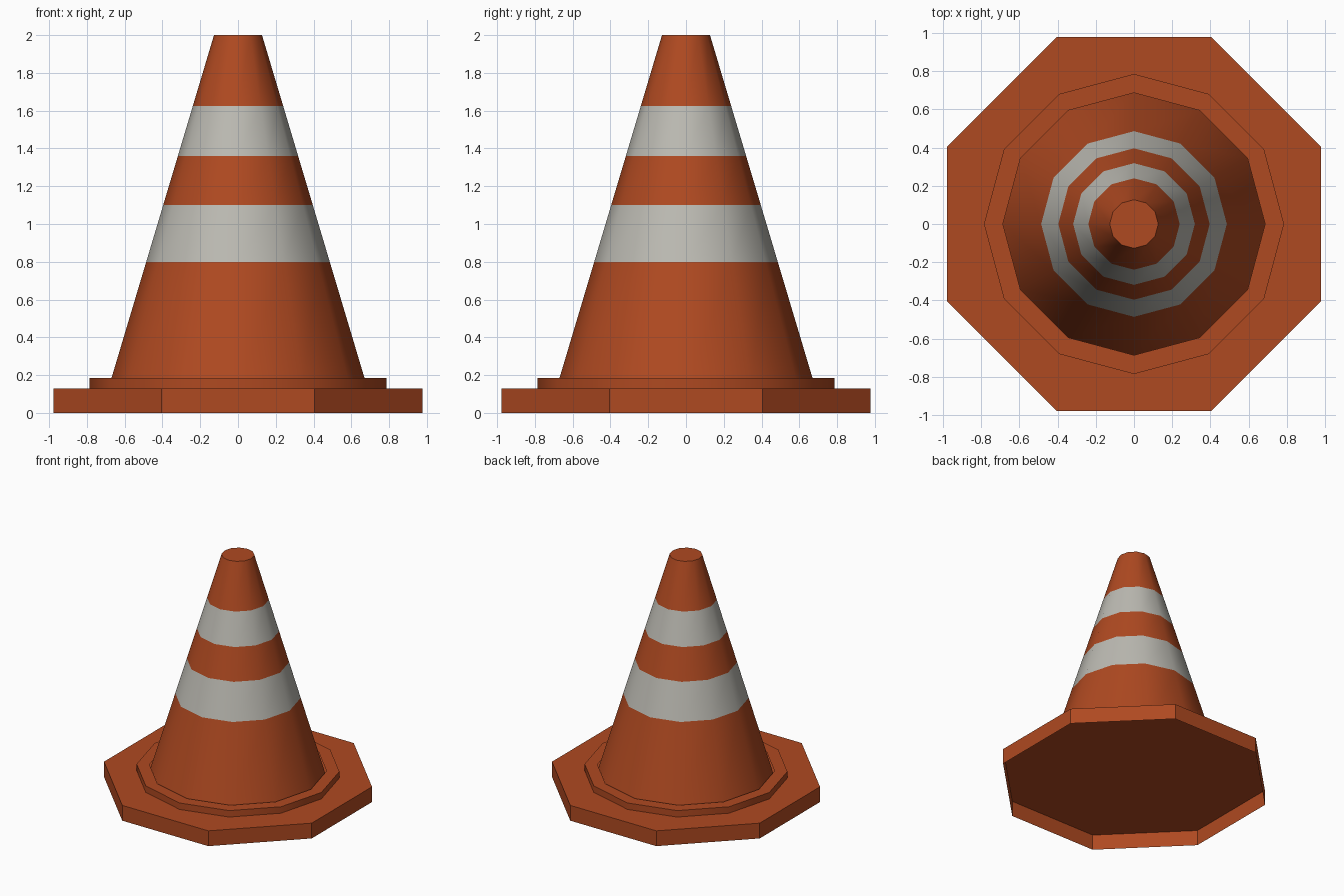
import bpy, bmesh, math

if "Cube" in bpy.data.objects:
    bpy.data.objects.remove(bpy.data.objects["Cube"])


def material(name, rgb):
    m = bpy.data.materials.new(name)
    m.diffuse_color = (*rgb, 1)
    m.use_nodes = True
    m.node_tree.nodes["Principled BSDF"].inputs["Base Color"].default_value = m.diffuse_color
    return m


orange = material("orange", (0.43, 0.067, 0.015))
white = material("off_white", (0.50, 0.49, 0.445))


def lathe(name, sides, profile, start=0.0, cap_top=True, mats=(orange,), stripes=()):
    """Revolve (radius, z) points, listed from the bottom up, into an open-bottomed shell."""
    bm = bmesh.new()
    rings = [[bm.verts.new((r * math.cos(start + math.tau * i / sides),
                            r * math.sin(start + math.tau * i / sides), z))
              for i in range(sides)] for r, z in profile]
    if cap_top:
        bm.faces.new(rings[-1])
    for k, (a, b) in enumerate(zip(rings, rings[1:])):
        for i in range(sides):
            j = (i + 1) % sides
            f = bm.faces.new((a[i], a[j], b[j], b[i]))
            f.material_index = 1 if k in stripes else 0
    mesh = bpy.data.meshes.new(name)
    bm.to_mesh(mesh)
    bm.free()
    for m in mats:
        mesh.materials.append(m)
    ob = bpy.data.objects.new(name, mesh)
    bpy.context.collection.objects.link(ob)
    bpy.ops.object.select_all(action='DESELECT')
    ob.select_set(True)
    bpy.context.view_layer.objects.active = ob
    bpy.ops.object.shade_smooth_by_angle(angle=math.radians(40))
    return ob


# Octagonal foot plate, hollow underneath
foot_r = 0.978 / math.cos(math.pi / 8)
lathe("foot_plate", 8, [(foot_r, 0), (foot_r, 0.13)], start=math.pi / 8)

# Raised collar around the cone: outer wall and flat rim
lathe("collar", 12, [(0.785, 0.13), (0.785, 0.185), (0.686, 0.185)], cap_top=False)

# Tapered body, with edge loops where the two bands start and end
heights = [0.13, 0.80, 1.10, 1.36, 1.625, 2.0]
taper = (0.686 - 0.127) / (2.0 - 0.13)
lathe("cone_body", 12, [(0.127 + taper * (2.0 - z), z) for z in heights],
      mats=(orange, white), stripes=(1, 3))
